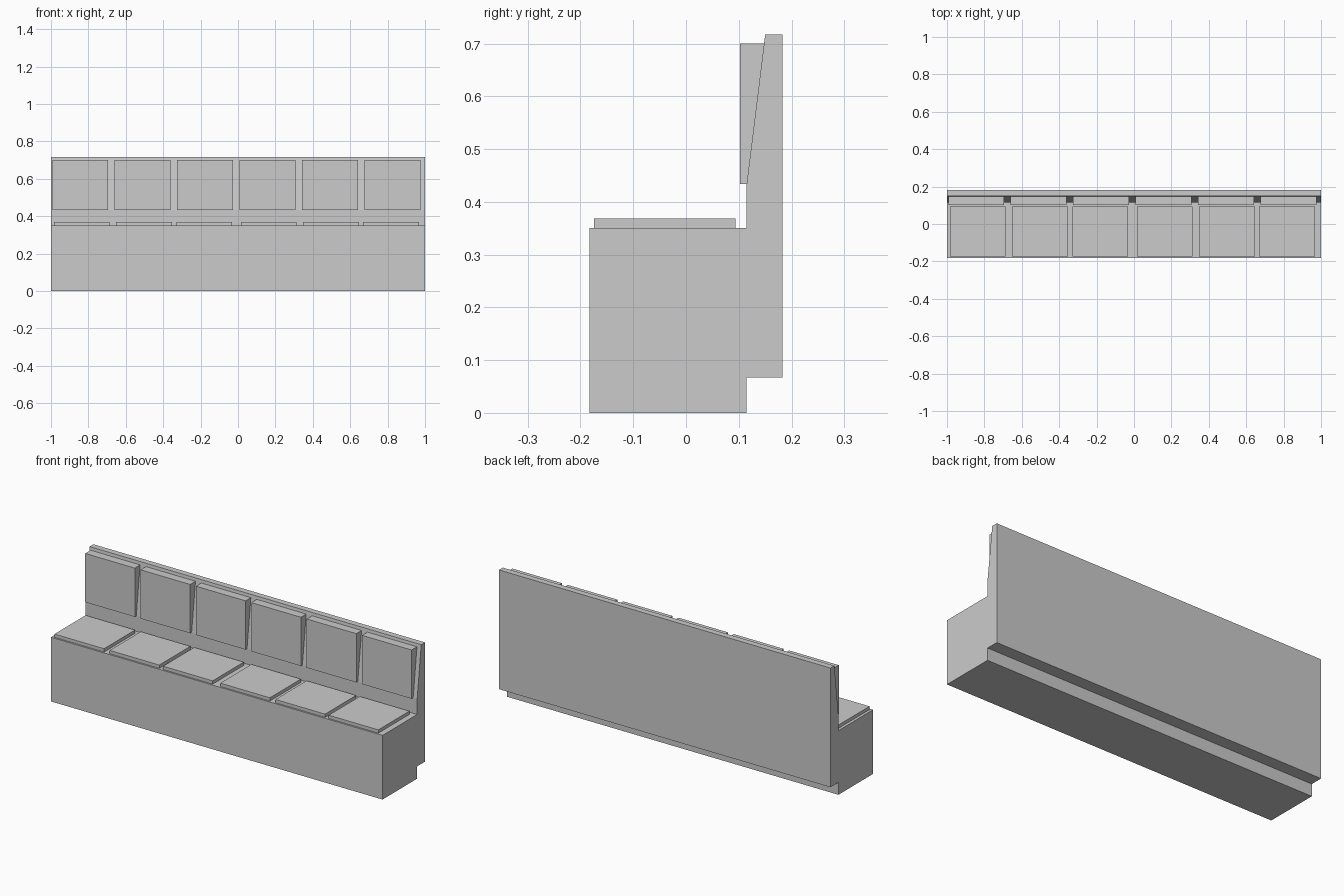
import bpy
import bmesh

cube = bpy.data.objects.get("Cube")
if cube:
    bpy.data.objects.remove(cube, do_unlink=True)

# Single plain grey for the whole bench
grey = bpy.data.materials.new("plain grey")
grey.use_nodes = True
colour = (0.6, 0.6, 0.6, 1)
grey.diffuse_color = colour
grey.node_tree.nodes["Principled BSDF"].inputs["Base Color"].default_value = colour


def extrude_profile(name, profile, x0, x1):
    """Extrude a (y, z) outline along x from x0 to x1."""
    bm = bmesh.new()
    face = bm.faces.new([bm.verts.new((x0, y, z)) for y, z in profile])
    result = bmesh.ops.extrude_face_region(bm, geom=[face])
    moved = [v for v in result["geom"] if isinstance(v, bmesh.types.BMVert)]
    bmesh.ops.translate(bm, verts=moved, vec=(x1 - x0, 0, 0))
    bmesh.ops.recalc_face_normals(bm, faces=bm.faces)
    mesh = bpy.data.meshes.new(name)
    bm.to_mesh(mesh)
    bm.free()
    mesh.materials.append(grey)
    obj = bpy.data.objects.new(name, mesh)
    bpy.context.collection.objects.link(obj)
    return obj


# Base and raised backrest form one solid, with a leaning upper front
FRONT, BACK, STEP = -0.183, 0.183, 0.115
SEAT_Z, LEAN_Z, TOP_Z = 0.35, 0.434, 0.717
bench = [(FRONT, 0), (STEP, 0), (STEP, 0.067), (BACK, 0.067), (BACK, TOP_Z),
         (0.15, TOP_Z), (STEP, LEAN_Z), (STEP, SEAT_Z), (FRONT, SEAT_Z)]
extrude_profile("bench_body", bench, -1, 1)

# Thin seat pads, slightly unevenly spaced
pad = [(-0.174, SEAT_Z), (0.094, SEAT_Z), (0.094, 0.368), (-0.174, 0.368)]
for i, x in enumerate((-0.985, -0.652, -0.33, 0.015, 0.348, 0.669)):
    extrude_profile(f"seat_pad_{i + 1}", pad, x, x + 0.299)

# Wedge-shaped back cushions filling the lean
wedge = [(0.102, LEAN_Z), (STEP, LEAN_Z), (0.148, 0.7), (0.102, 0.7)]
for i in range(6):
    x = -0.993 + 0.334 * i
    extrude_profile(f"back_cushion_{i + 1}", wedge, x, x + 0.299)
